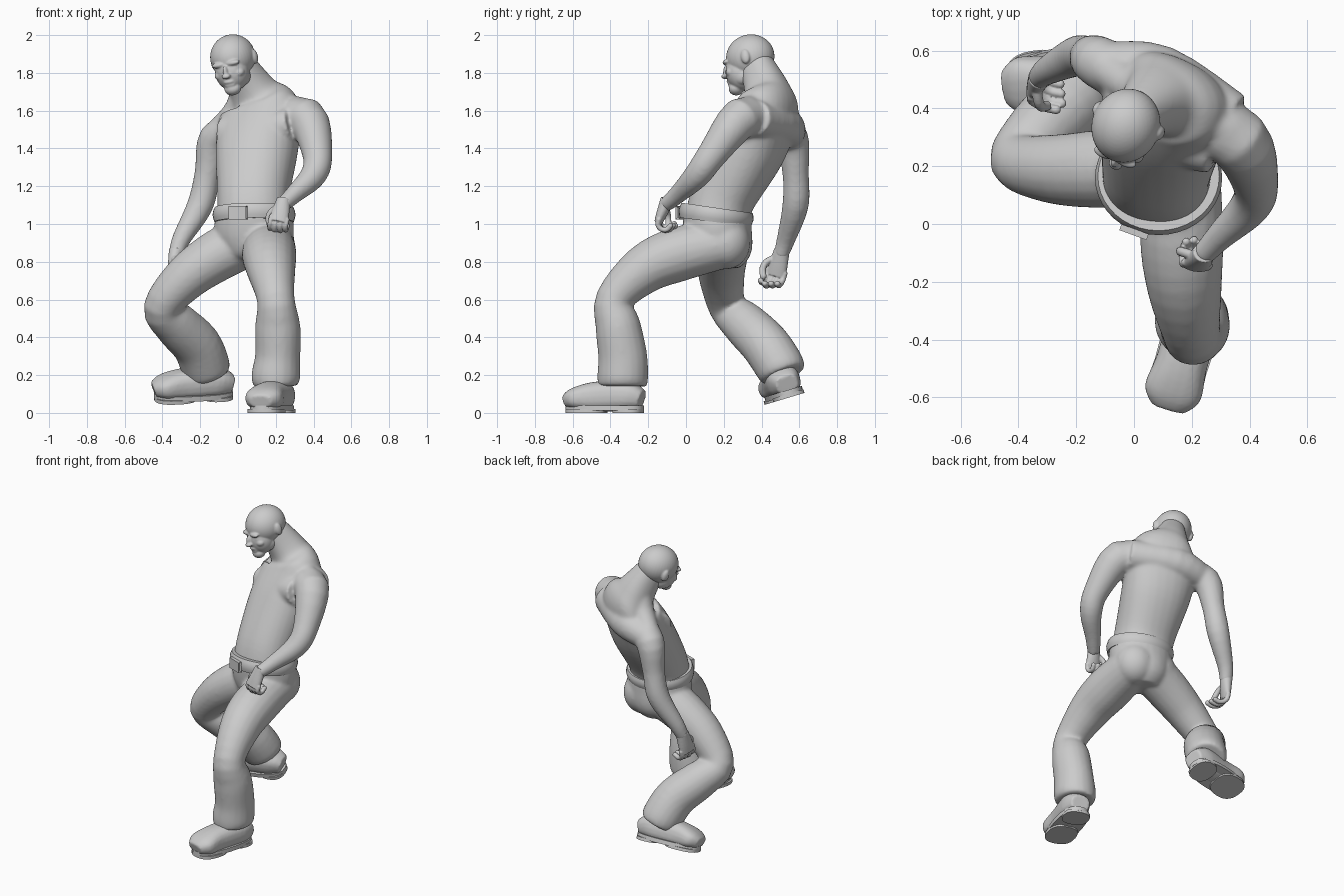
import bpy, bmesh, math
from mathutils import Vector, Matrix

cube = bpy.data.objects.get("Cube")
if cube:
    bpy.data.objects.remove(cube, do_unlink=True)

shade = (.6, .6, .6, 1)
grey = bpy.data.materials.new("plain grey")
grey.use_nodes = True
grey.diffuse_color = shade
grey.node_tree.nodes["Principled BSDF"].inputs["Base Color"].default_value = shade


def spline(before, start, end, after, t):
    """Point on a smooth curve that passes through all the given stations."""
    slope_in, slope_out = (end - before) / 2, (after - start) / 2
    return (start + slope_in * t
            + (3 * (end - start) - 2 * slope_in - slope_out) * t ** 2
            + (2 * (start - end) + slope_in + slope_out) * t ** 3)


def loft(bm, stations, matrix=Matrix(), yaw=0, twist=0, sides=20, power=1, steps=4):
    """Capped tube; a station is x, y, z, half width and, if not round, half depth."""
    points = [Vector(s if len(s) == 5 else (*s, s[-1])) for s in stations]
    last = len(points) - 1
    rows = []
    for i in range(last):
        around = (points[max(i - 1, 0)], points[i], points[i + 1], points[min(i + 2, last)])
        rows += [spline(*around, k / steps) for k in range(steps)]
    rows.append(points[-1])
    rings = []
    for i, row in enumerate(rows):
        ahead, behind = rows[min(i + 1, len(rows) - 1)], rows[max(i - 1, 0)]
        along = Vector((ahead - behind)[:3]).normalized()
        turn = math.radians(yaw + twist * min(1, 2 * i / len(rows)))
        side = Vector((math.cos(turn), math.sin(turn), 0))
        side = (side - along * side.dot(along)).normalized()
        other = along.cross(side)
        ring = []
        for k in range(sides):
            angle = math.tau * k / sides
            u, v = [math.copysign(abs(c) ** power, c) for c in (math.cos(angle), math.sin(angle))]
            ring.append(bm.verts.new(matrix @ (Vector(row[:3]) + side * u * row[3] + other * v * row[4])))
        rings.append(ring)
    for low, high in zip(rings, rings[1:]):
        for k in range(sides):
            n = (k + 1) % sides
            bm.faces.new((low[k], low[n], high[n], high[k]))
    bm.faces.new(rings[0][::-1])
    bm.faces.new(rings[-1])


def blob(bm, centre, radii, matrix=Matrix()):
    place = matrix @ Matrix.Translation(centre) @ Matrix.Diagonal((*radii, 1))
    bmesh.ops.create_uvsphere(bm, u_segments=40, v_segments=24, radius=1, matrix=place)


def finger(bm, points, radius, matrix):
    """Thin tube with domed ends."""
    loft(bm, [(*p, radius) for p in points], matrix, yaw=40, sides=10)
    for p in (points[0], points[-1]):
        blob(bm, p, (radius, radius, radius), matrix)


def finish(name, bm, voxel=None, softness=3):
    """Make the object; with a voxel size its pieces are blended into one skin."""
    bmesh.ops.recalc_face_normals(bm, faces=bm.faces)
    mesh = bpy.data.meshes.new(name)
    bm.to_mesh(mesh)
    bm.free()
    mesh.materials.append(grey)
    mesh.shade_smooth()
    part = bpy.data.objects.new(name, mesh)
    bpy.context.collection.objects.link(part)
    if voxel:
        blend = part.modifiers.new("blend", 'REMESH')
        blend.mode = 'VOXEL'
        blend.voxel_size = voxel
        blend.use_smooth_shade = True
        soften = part.modifiers.new("soften", 'SMOOTH')
        soften.iterations = softness
    else:
        mesh.set_sharp_from_angle(angle=.7)


def frame(origin, y, z, mirror=1, size=1):
    """Placement from a main axis z and a rough y axis."""
    z = Vector(z).normalized()
    y = Vector(y)
    y = (y - z * y.dot(z)).normalized()
    axes = Matrix((y.cross(z) * mirror, y, z)).transposed().to_4x4()
    return Matrix.Translation(origin) @ axes @ Matrix.Scale(size, 4)


# Twisted torso with neck
bm = bmesh.new()
loft(bm, [(.08, .16, 1, .19, .17), (.08, .2, 1.15, .19, .17), (.1, .34, 1.4, .22, .18),
          (.12, .43, 1.6, .22, .15), (.08, .43, 1.7, .13, .12), (0, .37, 1.85, .08, .09)],
     twist=-27, sides=28, power=.9, steps=6)
# Arms
left_wrist, right_wrist = (.235, -.11, 1.1), (-.33, .5, .83)
loft(bm, [(.2, .37, 1.52, .1), (.36, .29, 1.56, .11), (.42, .14, 1.37, .08),
          (.4, .06, 1.26, .07), (.3, -.04, 1.16, .05), (*left_wrist, .04)], yaw=90)
loft(bm, [(0, .49, 1.5, .09), (-.12, .56, 1.45, .09), (-.16, .58, 1.27, .07),
          (-.2, .58, 1.1, .07), (-.3, .53, .92, .05), (*right_wrist, .04)], yaw=90)
# Neck slopes, upper back and chest
for shoulder in ((.34, .32, 1.6), (-.1, .54, 1.49)):
    middle = Vector((.06, .43, 1.68)).lerp(shoulder, .4)
    loft(bm, [(.05, .43, 1.74, .08), (*middle, .07), (*shoulder, .07)], yaw=90)
loft(bm, [(-.1, .55, 1.47, .08), (.09, .52, 1.52, .1), (.33, .36, 1.56, .1)], yaw=90)
loft(bm, [(-.08, .4, 1.48, .09), (.09, .32, 1.49, .1), (.28, .26, 1.53, .09)], yaw=90)
finish("torso_and_arms", bm, .01, 12)

# Head, turned, bowed and tilted; features off the middle are mirrored
bm = bmesh.new()
head = Matrix.Translation((-.03, .325, 1.86))
for degrees, axis in ((-20, 'Z'), (13, 'X'), (-10, 'Y')):
    head = head @ Matrix.Rotation(math.radians(degrees), 4, axis)
features = {
    "skull": ((0, .02, .02), (.118, .13, .12)),
    "face": ((0, -.04, -.05), (.09, .085, .1)),
    "chin": ((0, -.085, -.13), (.045, .04, .035)),
    "jaw": ((.05, -.02, -.08), (.035, .06, .05)),
    "brow": ((.04, -.1, .01), (.04, .02, .015)),
    "eye": ((.04, -.095, -.02), (.02, .015, .012)),
    "cheek": ((.05, -.08, -.05), (.035, .03, .025)),
    "nose_bridge": ((0, -.12, -.03), (.014, .025, .035)),
    "nose_tip": ((0, -.135, -.05), (.025, .022, .014)),
    "mouth": ((0, -.095, -.09), (.04, .03, .03)),
    "upper_lip": ((0, -.115, -.085), (.03, .015, .01)),
    "lower_lip": ((0, -.11, -.104), (.03, .015, .01)),
    "ear": ((.115, .035, 0), (.018, .025, .04)),
}
for (x, y, z), radii in features.values():
    for mirrored in {x, -x}:
        blob(bm, (mirrored, y, z), radii, head)
finish("head", bm, .005, 5)


# Half closed hands: local x towards the thumb, y to the palm, z along the fingers
def hand(name, wrist, along, palm, mirror, size, curl):
    place = frame(wrist, palm, along, mirror, size)
    bm = bmesh.new()
    loft(bm, [(0, 0, -.03, .034), (0, 0, .04, .043, .027), (0, 0, .09, .045, .02)], place)
    for i in range(4):
        joint, bend = Vector((.037 - .025 * i, 0, .07)), curl / 4
        joints = [joint]
        for bone in range(4):
            joint = joint + Vector((0, math.sin(bend), math.cos(bend))) * (.034 - .004 * abs(i - 1))
            joints.append(joint)
            bend += curl
        finger(bm, joints, .013, place)
    finger(bm, [(.02, 0, .01), (.05, .02, .04), (.055, .035, .07), (.04, .05, .1)], .015, place)
    finish(name, bm, .004, 3)


hand("left_hand", left_wrist, (-.25, -.4, -1), (.1, 1, -.2), 1, 1.1, .85)
hand("right_hand", right_wrist, (-.15, -.25, -1), (1, -.3, 0), -1, 1.2, .6)

# Trousers: seat, forward left leg and raised right leg
bm = bmesh.new()
loft(bm, [(.085, .16, 1.07, .2, .18), (.085, .17, .95, .21, .18),
          (.085, .19, .84, .16), (.085, .19, .77, .09)], sides=28)
for x in (0, .17):
    blob(bm, (x, .21, .9), (.13, .13, .14))
loft(bm, [(.17, .18, .89, .13), (.165, -.04, .84, .145), (.175, -.22, .76, .13), (.2, -.38, .6, .1),
          (.21, -.36, .46, .12), (.21, -.335, .3, .12, .13), (.2, -.335, .19, .13, .135),
          (.2, -.335, .14, .115, .13)])
loft(bm, [(.02, .2, .9, .14), (-.13, .19, .82, .135), (-.28, .19, .71, .12), (-.4, .22, .56, .1),
          (-.33, .31, .47, .12), (-.22, .42, .36, .13), (-.17, .5, .24, .13), (-.155, .52, .2, .115)], yaw=90)
finish("trousers", bm, .01, 12)

# Belt, higher in front, with a framed buckle
bm = bmesh.new()
loft(bm, [(.085, .155, 1.01, .21, .19), (.085, .16, 1.05, .22, .2), (.085, .165, 1.085, .21, .19)],
     sides=40, steps=2)
finish("belt", bm)

bm = bmesh.new()
place = Matrix.Translation((0, -.028, 1.06)) @ Matrix.Rotation(math.radians(-20), 4, 'Z')
bmesh.ops.create_cube(bm, size=1, matrix=place @ Matrix.Diagonal((.1, .022, .07, 1)))
front = min(bm.faces, key=lambda f: f.calc_center_median().y)
bmesh.ops.inset_region(bm, faces=[front], thickness=.014)
bmesh.ops.translate(bm, verts=front.verts, vec=front.normal * -.009)
finish("belt_buckle", bm)


# Boots: local -y points to the toe and z = 0 is the underside of the sole
def boot(side, centre, backward, up):
    place = frame(centre, backward, up)
    bm = bmesh.new()
    loft(bm, [(0, .205, .07, .06, .05), (0, .12, .09, .09, .08), (0, -.05, .085, .09, .08),
              (0, -.16, .075, .1, .06), (0, -.215, .06, .06, .035)], place, power=.8)
    loft(bm, [(0, .1, .08, .08), (0, .1, .22, .07)], place)
    finish(side + "_boot", bm, .008, 5)
    bm = bmesh.new()
    for y, bottom, top, width, length in ((0, .012, .04, .095, .212),    # welt
                                          (-.1, 0, .02, .095, .11),      # tread
                                          (.13, 0, .02, .085, .08)):     # heel
        loft(bm, [(0, y, z, width, length) for z in (bottom, top)], place, sides=28, power=.8, steps=1)
    finish(side + "_boot_sole", bm)


boot("left", (.18, -.43, 0), (.12, .4, 0), (0, 0, 1))
boot("right", (-.235, .525, .075), (.4, .04, .09), (0, -.3, 1))
